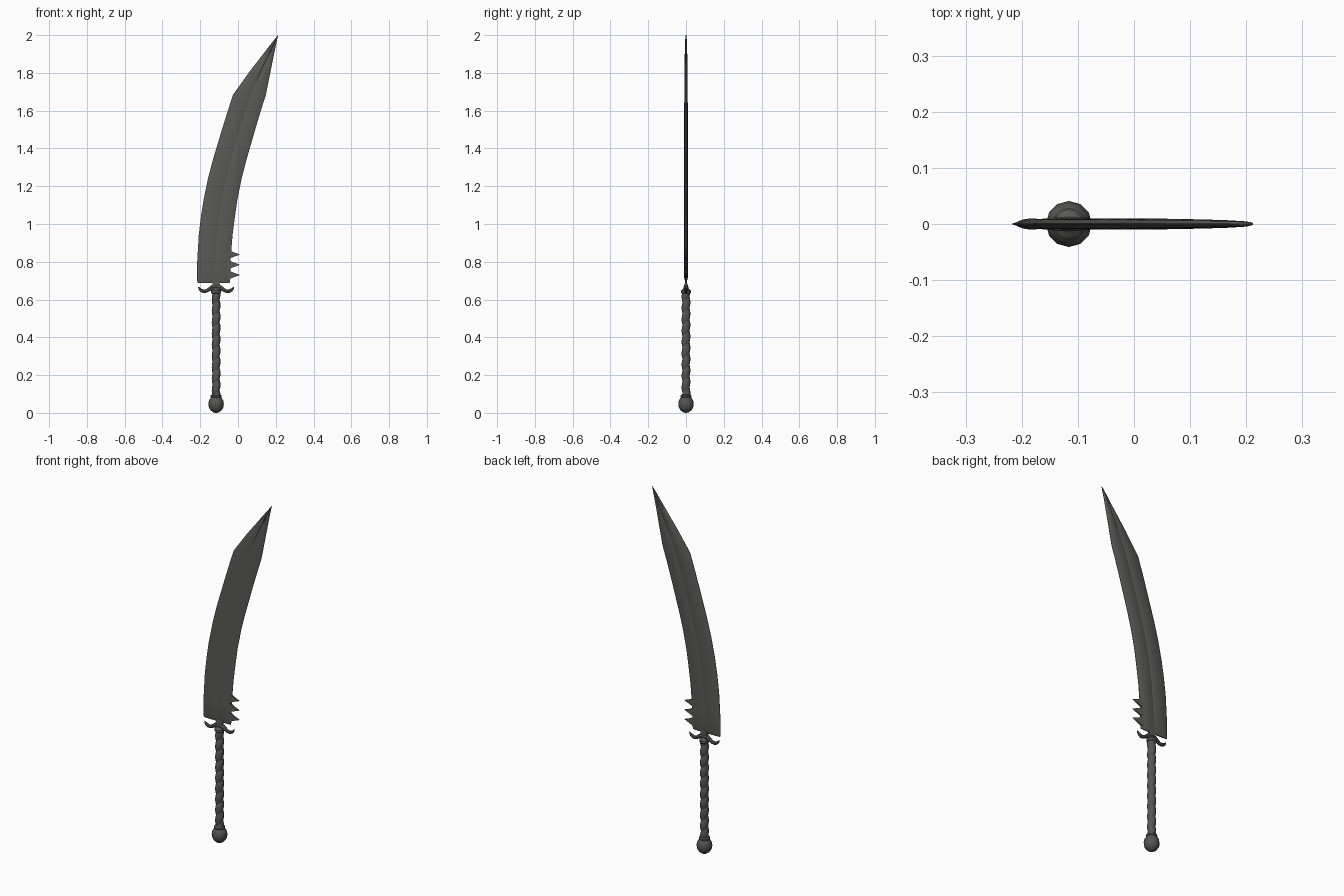
import bpy, bmesh, math
from mathutils import Vector

if "Cube" in bpy.data.objects:
    bpy.data.objects.remove(bpy.data.objects["Cube"])

CX = -0.116  # handle axis


def material(name, rgb):
    m = bpy.data.materials.new(name)
    m.diffuse_color = (*rgb, 1)
    m.use_nodes = True
    m.node_tree.nodes["Principled BSDF"].inputs["Base Color"].default_value = m.diffuse_color
    return m


STEEL = material("dark steel", (0.10, 0.10, 0.092))
GRIP = material("dark grip metal", (0.09, 0.09, 0.083))


def finish(name, bm, mat, angle=30):
    bmesh.ops.remove_doubles(bm, verts=bm.verts, dist=1e-5)
    bmesh.ops.recalc_face_normals(bm, faces=bm.faces)
    me = bpy.data.meshes.new(name)
    bm.to_mesh(me)
    bm.free()
    me.materials.append(mat)
    ob = bpy.data.objects.new(name, me)
    bpy.context.collection.objects.link(ob)
    bpy.ops.object.select_all(action='DESELECT')
    ob.select_set(True)
    bpy.context.view_layer.objects.active = ob
    bpy.ops.object.shade_smooth_by_angle(angle=math.radians(angle))
    return ob


def loft(name, rings, mat, angle=30):
    """Skin a list of closed rings and cap both ends."""
    bm = bmesh.new()
    vs = [[bm.verts.new(p) for p in r] for r in rings]
    n = len(rings[0])
    for a, b in zip(vs, vs[1:]):
        for i in range(n):
            j = (i + 1) % n
            bm.faces.new((a[i], a[j], b[j], b[i]))
    bm.faces.new(vs[0])
    bm.faces.new(vs[-1])
    return finish(name, bm, mat, angle)


def lathe(name, profile, sides, mat, angle=30):
    rings = [[(CX + r * math.cos(t), r * math.sin(t), z)
              for t in (2 * math.pi * i / sides for i in range(sides))] for r, z in profile]
    return loft(name, rings, mat, angle)


# Blade: rows of (height, back edge x, cutting edge x, thickness factor)
rows = [(0.688, -0.215, -0.044, 0.35), (0.715, -0.217, -0.041, 1), (0.80, -0.216, -0.040, 1),
        (0.94, -0.208, -0.029, 1), (1.04, -0.196, -0.016, 1), (1.13, -0.182, -0.003, 1),
        (1.24, -0.159, 0.019, 1), (1.34, -0.133, 0.045, 1), (1.50, -0.085, 0.091, 1),
        (1.60, -0.054, 0.121, 1), (1.685, -0.026, 0.148, 0.95), (1.80, 0.056, 0.171, 0.85),
        (1.90, 0.133, 0.191, 0.7), (1.97, 0.188, 0.206, 0.5), (2.0, 0.2115, 0.2125, 0.2)]
# Half cross-section: (position across, half thickness), bevels and a shallow groove
section = [(0, 0.0008), (0.14, 0.008), (0.46, 0.0095), (0.53, 0.0065), (0.60, 0.0095),
           (0.87, 0.008), (1, 0.0008)]
rings = []
for z, l, r, k in rows:
    front = [(l + (r - l) * u, -t * k, z) for u, t in section]
    rings.append(front + [(x, -y, z) for x, y, z in reversed(front)])
loft("blade", rings, STEEL, 20)

# Three barbs near the base of the cutting edge
for i in range(3):
    z = 0.838 - 0.054 * i
    root = [(-0.055, -0.006, z + 0.028), (-0.055, 0.006, z + 0.028),
            (-0.055, 0.006, z - 0.026), (-0.055, -0.006, z - 0.026)]
    mid = [(-0.025, math.copysign(0.004, y), z + (0.013 if zz > z else -0.013)) for _, y, zz in root]
    tip = [(0.009, math.copysign(0.0006, y), z + (0.001 if zz > z else -0.001)) for _, y, zz in root]
    loft(f"barb_{i + 1}", [root, mid, tip], STEEL)

# Tang joining blade to guard
loft("tang", [[(CX + sx * w, sy * d, z) for sx, sy in ((-1, -1), (1, -1), (1, 1), (-1, 1))]
              for w, d, z in ((0.022, 0.008, 0.65), (0.018, 0.006, 0.70))], STEEL)

# Guard: arched in the middle, curling up at the ends
half = [(0, 0.667, 0.013), (0.022, 0.664, 0.012), (0.038, 0.653, 0.010), (0.052, 0.645, 0.009),
        (0.068, 0.644, 0.010), (0.082, 0.651, 0.008), (0.090, 0.660, 0.005), (0.094, 0.667, 0.0015)]
path = [(-x, z, r) for x, z, r in reversed(half[1:])] + half
rings = []
for i, (x, z, r) in enumerate(path):
    a, b = path[max(i - 1, 0)], path[min(i + 1, len(path) - 1)]
    d = Vector((b[0] - a[0], 0, b[1] - a[1])).normalized()
    nrm = Vector((-d.z, 0, d.x))
    rings.append([Vector((CX + x, 0, z)) + nrm * (r * math.cos(t)) + Vector((0, r * math.sin(t), 0))
                  for t in (math.tau * k / 8 for k in range(8))])
loft("guard", rings, STEEL, 40)

# Collar under the guard
lathe("collar", [(0.019, 0.628), (0.026, 0.636), (0.026, 0.648), (0.014, 0.658), (0.010, 0.672)],
      12, STEEL)

# Grip: round bar with one spiral groove
N, ROWS, Z0, Z1, PITCH = 16, 110, 0.085, 0.635, 0.06
rings = []
for j in range(ROWS + 1):
    z = Z0 + (Z1 - Z0) * j / ROWS
    ring = []
    for i in range(N):
        t = math.tau * i / N
        r = 0.0165 + 0.0065 * math.sqrt(abs(math.sin(math.pi * (z / PITCH - t / math.tau))))
        ring.append((CX + r * math.cos(t), r * math.sin(t), z))
    rings.append(ring)
loft("grip", rings, GRIP, 40)

# Pommel: faceted ball with a ring at its neck
ball = [(max(0.041 * math.sin(a), 0.004), 0.041 + 0.006 - 0.047 * math.cos(a))
        for a in (math.pi * k / 8 for k in range(8))]
lathe("pommel", ball, 12, GRIP, 30)
lathe("pommel_ring", [(0.022, 0.078), (0.029, 0.084), (0.029, 0.092), (0.020, 0.100)], 12, GRIP)
